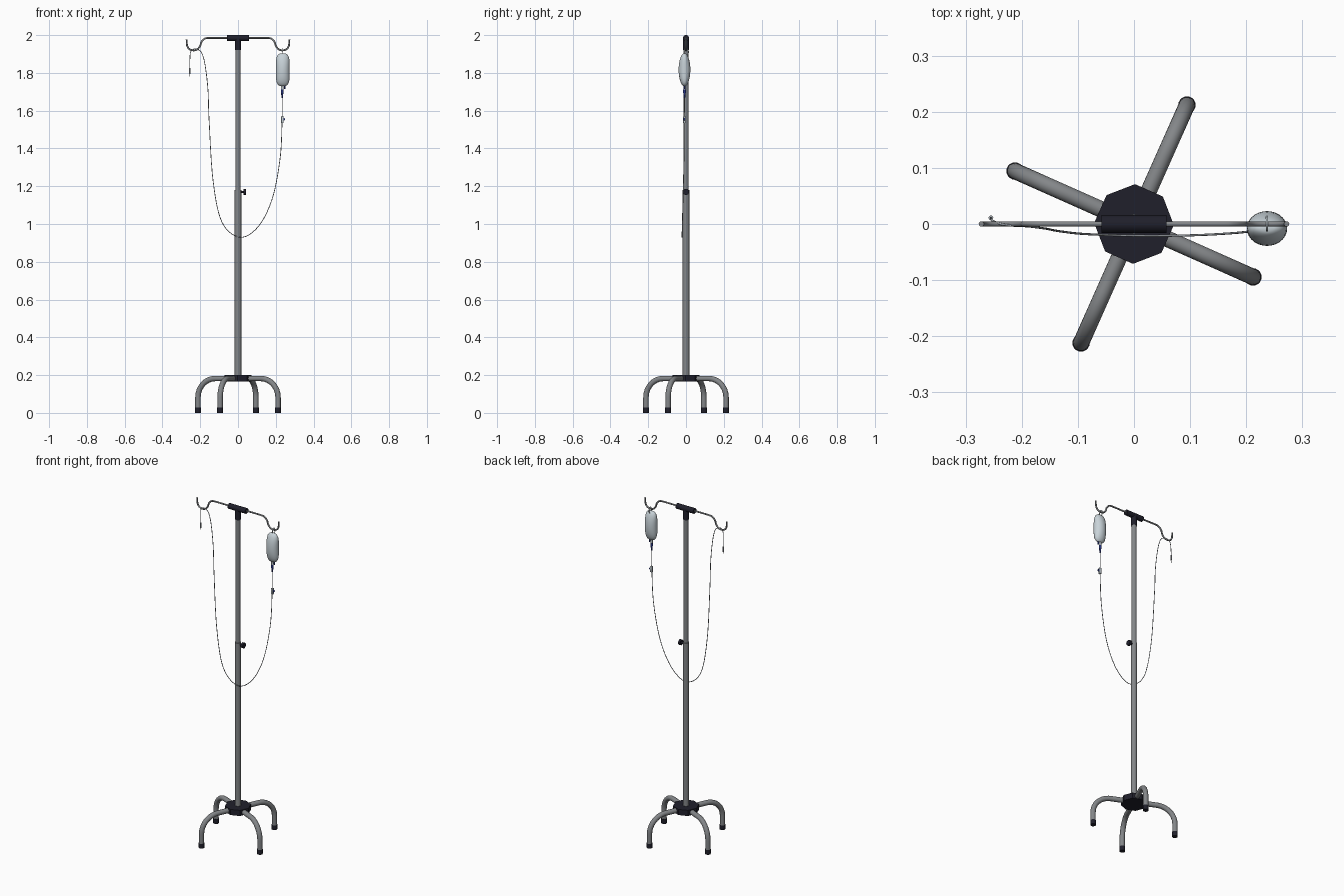
import bpy, bmesh, math
from mathutils import Vector, Matrix

if "Cube" in bpy.data.objects:
    bpy.data.objects.remove(bpy.data.objects["Cube"])


def material(name, rgb):
    m = bpy.data.materials.new(name)
    m.diffuse_color = (*rgb, 1)
    m.use_nodes = True
    m.node_tree.nodes["Principled BSDF"].inputs["Base Color"].default_value = m.diffuse_color
    return m


METAL = material("grey metal", (0.23, 0.24, 0.25))
DARK = material("dark plastic", (0.014, 0.014, 0.024))
BAG = material("pale bag plastic", (0.58, 0.65, 0.69))
TUBE = material("clear tubing", (0.40, 0.43, 0.46))
BLUE = material("blue plastic", (0.02, 0.035, 0.22))


def finish(name, bm, mat, angle=35):
    bmesh.ops.recalc_face_normals(bm, faces=bm.faces[:])
    me = bpy.data.meshes.new(name)
    bm.to_mesh(me)
    bm.free()
    ob = bpy.data.objects.new(name, me)
    bpy.context.collection.objects.link(ob)
    me.materials.append(mat)
    bpy.ops.object.select_all(action='DESELECT')
    ob.select_set(True)
    bpy.context.view_layer.objects.active = ob
    if angle:
        bpy.ops.object.shade_smooth_by_angle(angle=math.radians(angle))
    return ob


def rod(name, a, b, r1, mat, r2=None, seg=20, angle=35, spin=0.0):
    """Cylinder or cone from point a to point b."""
    a, b = Vector(a), Vector(b)
    bm = bmesh.new()
    q = (b - a).to_track_quat('Z', 'Y').to_matrix().to_4x4()
    mtx = Matrix.Translation((a + b) / 2) @ q @ Matrix.Rotation(spin, 4, 'Z')
    bmesh.ops.create_cone(bm, cap_ends=True, segments=seg, radius1=r1,
                          radius2=r1 if r2 is None else r2,
                          depth=(b - a).length, matrix=mtx)
    return finish(name, bm, mat, angle)


def rounded_box(name, centre, size, bevel, mat):
    bm = bmesh.new()
    bmesh.ops.create_cube(bm, size=1, matrix=Matrix.Translation(centre) @ Matrix.Diagonal((*size, 1)))
    bmesh.ops.bevel(bm, geom=bm.edges[:], offset=bevel, segments=2, affect='EDGES', profile=0.5)
    return finish(name, bm, mat)


def sweep(name, pts, r, mat, sides=12, closed=False):
    """Round tube of constant thickness along a path."""
    pts = [Vector(p) for p in pts]
    n = len(pts)
    bm = bmesh.new()
    rings = []
    normal = None
    for i, p in enumerate(pts):
        if closed:
            t = pts[(i + 1) % n] - pts[i - 1]
        else:
            t = pts[min(i + 1, n - 1)] - pts[max(i - 1, 0)]
        t.normalize()
        if normal is None:
            normal = t.orthogonal()
        normal = (normal - t * normal.dot(t)).normalized()
        side = t.cross(normal)
        rings.append([bm.verts.new(p + r * (math.cos(k) * normal + math.sin(k) * side))
                      for k in (2 * math.pi * j / sides for j in range(sides))])
    for i in range(n if closed else n - 1):
        a, b = rings[i], rings[(i + 1) % n]
        for j in range(sides):
            k = (j + 1) % sides
            bm.faces.new((a[j], a[k], b[k], b[j]))
    if not closed:
        bm.faces.new(rings[0])
        bm.faces.new(rings[-1])
    return finish(name, bm, mat, 50)


def smooth_path(pts, steps=8):
    """Catmull-Rom curve through the points."""
    p = [Vector(q) for q in pts]
    p = [2 * p[0] - p[1]] + p + [2 * p[-1] - p[-2]]
    out = []
    for i in range(1, len(p) - 2):
        a, b, c, d = p[i - 1:i + 3]
        for s in range(steps):
            t = s / steps
            out.append(0.5 * (2 * b + (c - a) * t + (2 * a - 5 * b + 4 * c - d) * t * t
                              + (3 * b - a - 3 * c + d) * t ** 3))
    return out + [p[-2]]


# Base hub and four bent legs with rubber feet
rod("base_hub", (0, 0, 0.166), (0, 0, 0.2), 0.071, DARK, seg=8, angle=0, spin=math.radians(-1.5))
for i in range(4):
    ang = math.radians(66 + 90 * i)
    d = Vector((math.cos(ang), math.sin(ang), 0))
    prof = [(0.03, 0.182)] + [(0.132 + 0.1 * math.sin(k), 0.082 + 0.1 * math.cos(k))
                              for k in (math.pi / 2 * j / 12 for j in range(13))] + [(0.232, 0.01)]
    sweep(f"leg_{i + 1}", [d * u + Vector((0, 0, z)) for u, z in prof], 0.0145, METAL, 18)
    rod(f"foot_{i + 1}", d * 0.232, d * 0.232 + Vector((0, 0, 0.028)), 0.0155, DARK)

# Telescopic pole and locking knob
rod("lower_pole", (0, 0, 0.17), (0, 0, 1.18), 0.0175, METAL, seg=24)
rod("upper_pole", (0, 0, 1.15), (0, 0, 1.96), 0.0145, METAL, seg=24)
rod("knob_stem", (0.01, 0, 1.17), (0.032, 0, 1.17), 0.006, DARK)
rod("knob", (0.029, 0, 1.17), (0.042, 0, 1.17), 0.016, DARK)

# T-shaped head
rod("head_sleeve", (0, 0, 1.92), (0, 0, 1.985), 0.0165, DARK, seg=24)
rod("head_bar", (-0.058, 0, 1.984), (0.058, 0, 1.984), 0.016, DARK, seg=24)

# Arms ending in upturned hooks, mirrored
HOOK = [(0.0, 1.985), (0.08, 1.985), (0.155, 1.985), (0.178, 1.98), (0.194, 1.963), (0.2, 1.944),
        (0.214, 1.926), (0.237, 1.919), (0.26, 1.928), (0.27, 1.947), (0.272, 1.977)]
for name, s in (("left", -1), ("right", 1)):
    sweep(name + "_hook_arm", smooth_path([(s * x, 0, z) for x, z in HOOK], 5), 0.0048, METAL)

# Fluid bag: boxy from the front, lens-shaped from the side
BX, BY = 0.237, -0.008
bm = bmesh.new()
rings = []
N, M = 18, 28
for i in range(1, N):
    c = -math.cos(math.pi * i / N)
    wx = 0.036 * (1 - abs(c) ** 5) ** 0.4
    wy = 0.031 * math.sqrt(1 - c * c)
    rings.append([bm.verts.new((BX + wx * math.cos(k), BY + wy * math.sin(k), 1.817 + 0.088 * c))
                  for k in (2 * math.pi * j / M for j in range(M))])
for a, b in zip(rings, rings[1:]):
    for j in range(M):
        k = (j + 1) % M
        bm.faces.new((a[j], a[k], b[k], b[j]))
bm.faces.new(rings[0])
bm.faces.new(rings[-1])
finish("fluid_bag", bm, BAG, 60)

# Hanging loop over the right hook
sweep("bag_loop", [(BX, 0.001 + 0.012 * math.cos(k), 1.911 + 0.018 * math.sin(k))
                   for k in (2 * math.pi * j / 20 for j in range(20))], 0.0022, BAG, 8, True)

# Bag outlets and drip chamber
rod("outlet_port", (BX - 0.003, BY, 1.71), (BX - 0.003, BY, 1.74), 0.0065, BAG)
rod("side_port", (BX + 0.011, BY, 1.716), (BX + 0.011, BY, 1.742), 0.0045, BLUE)
rod("spike_collar", (BX - 0.003, BY, 1.694), (BX - 0.003, BY, 1.712), 0.0075, BLUE)
rod("drip_chamber", (BX - 0.003, BY, 1.668), (BX - 0.003, BY, 1.695), 0.004, BLUE, r2=0.006)

# Flow clamp with thumb wheel
rounded_box("flow_clamp", (0.235, BY - 0.001, 1.553), (0.013, 0.012, 0.036), 0.002, BAG)
rod("clamp_wheel", (0.242, BY - 0.005, 1.555), (0.242, BY + 0.003, 1.555), 0.007, BLUE)

# Long looping tube, draped over the left hook
LINE = [(0.234, -0.008, 1.67), (0.233, -0.009, 1.53), (0.222, -0.011, 1.34), (0.18, -0.016, 1.13),
        (0.106, -0.02, 0.985), (0.01, -0.021, 0.93), (-0.085, -0.018, 1.01), (-0.132, -0.013, 1.23),
        (-0.153, -0.009, 1.55), (-0.159, -0.008, 1.71), (-0.174, -0.006, 1.84), (-0.192, -0.004, 1.905),
        (-0.215, -0.003, 1.925), (-0.238, 0, 1.925), (-0.252, 0.006, 1.905), (-0.255, 0.01, 1.86),
        (-0.255, 0.011, 1.82)]
sweep("drip_line", smooth_path(LINE, 7), 0.0019, TUBE, 8)

# Needle fitting at the free end
rod("needle_fitting", (-0.255, 0.011, 1.825), (-0.255, 0.011, 1.795), 0.0042, TUBE, seg=12)
rod("needle", (-0.255, 0.011, 1.797), (-0.254, 0.012, 1.775), 0.0018, METAL, r2=0.0008, seg=10)
